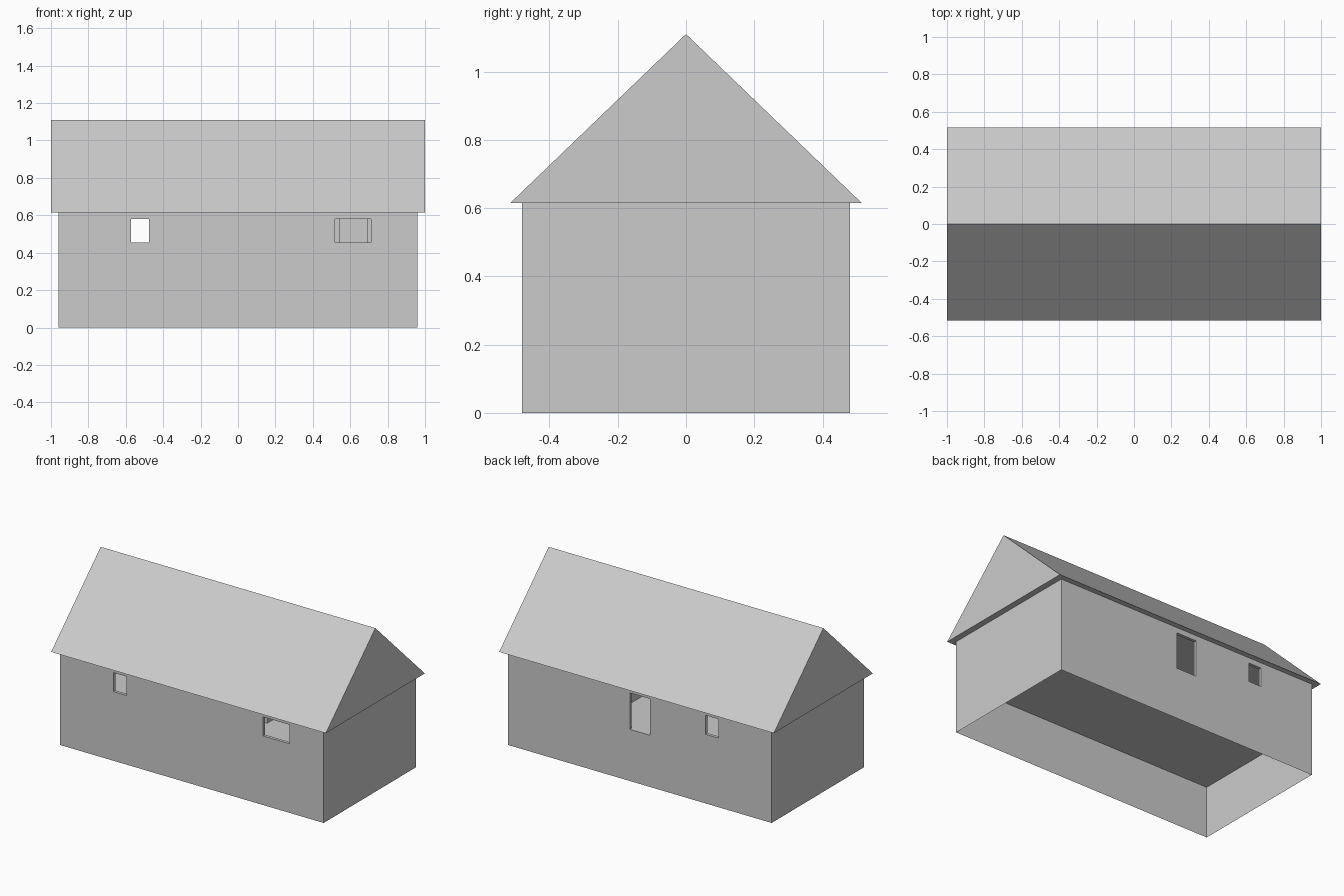
import bpy, bmesh
from mathutils import Matrix, Vector

if "Cube" in bpy.data.objects:
    bpy.data.objects.remove(bpy.data.objects["Cube"])

FLOOR, EAVES, RIDGE = 0.34, 0.615, 1.11
HX, HY, T = 0.96, 0.48, 0.02          # outer half sizes, wall thickness
SILL, HEAD = 0.455, 0.58              # window bottom, opening top


def add_object(name, bm):
    bmesh.ops.recalc_face_normals(bm, faces=bm.faces)
    mesh = bpy.data.meshes.new(name)
    bm.to_mesh(mesh)
    bm.free()
    obj = bpy.data.objects.new(name, mesh)
    bpy.context.collection.objects.link(obj)
    return obj


def box(name, x, y, z, open_bottom=False):
    lo, hi = Vector((x[0], y[0], z[0])), Vector((x[1], y[1], z[1]))
    bm = bmesh.new()
    m = Matrix.Translation((lo + hi) / 2) @ Matrix.Diagonal((*(hi - lo), 1))
    bmesh.ops.create_cube(bm, size=1, matrix=m)
    bmesh.ops.recalc_face_normals(bm, faces=bm.faces)
    if open_bottom:
        bottom = [f for f in bm.faces if f.normal.z < -0.9]
        bmesh.ops.delete(bm, geom=bottom, context='FACES_ONLY')
    return add_object(name, bm)


def cut(target, x, y, z):
    cutter = box("cutter", x, y, z)
    cutter.hide_render = True
    mod = target.modifiers.new("cut", 'BOOLEAN')
    mod.operation, mod.solver, mod.object = 'DIFFERENCE', 'EXACT', cutter
    bpy.context.view_layer.objects.active = target
    bpy.ops.object.modifier_apply(modifier=mod.name)
    bpy.data.objects.remove(cutter)


# Hollow base whose top is the floor
box("base", (-HX, HX), (-HY, HY), (0, FLOOR), open_bottom=True)

# Walls: solid block with three rooms hollowed out, leaving the partitions
walls = box("walls", (-HX, HX), (-HY, HY), (FLOOR, EAVES))
ix, iy = HX - T, HY - T
px, py = 0.28, 0.08                   # partition positions
pt = 0.016                            # partition thickness
full = (FLOOR - 0.05, EAVES + 0.05)
cut(walls, (-ix, px), (-iy, iy), full)
cut(walls, (px + pt, ix), (-iy, py), full)
cut(walls, (px + pt, ix), (py + pt, iy), full)

# Windows: front pair, and one at the back
front, back = (-HY - 0.03, -iy + 0.03), (iy - 0.03, HY + 0.03)
for xr, yr in [((-0.571, -0.477), front), ((0.519, 0.711), front),
               ((-0.571, -0.477), back)]:
    cut(walls, xr, yr, (SILL, HEAD))

# Doorways: back entrance and the two partition doors
door = (FLOOR - 0.05, HEAD)
cut(walls, (-0.073, 0.073), back, door)
cut(walls, (px - 0.03, px + pt + 0.03), (-0.263, -0.117), door)
cut(walls, (0.545, 0.691), (py - 0.03, py + pt + 0.03), door)

# Gable roof prism
bm = bmesh.new()
profile = [(-0.515, EAVES), (0.515, EAVES), (0, RIDGE)]
face = bm.faces.new([bm.verts.new((-1, y, z)) for y, z in profile])
ext = bmesh.ops.extrude_face_region(bm, geom=[face], use_keep_orig=True)
bmesh.ops.translate(bm, vec=(2, 0, 0),
                    verts=[g for g in ext["geom"] if isinstance(g, bmesh.types.BMVert)])
add_object("roof", bm)
